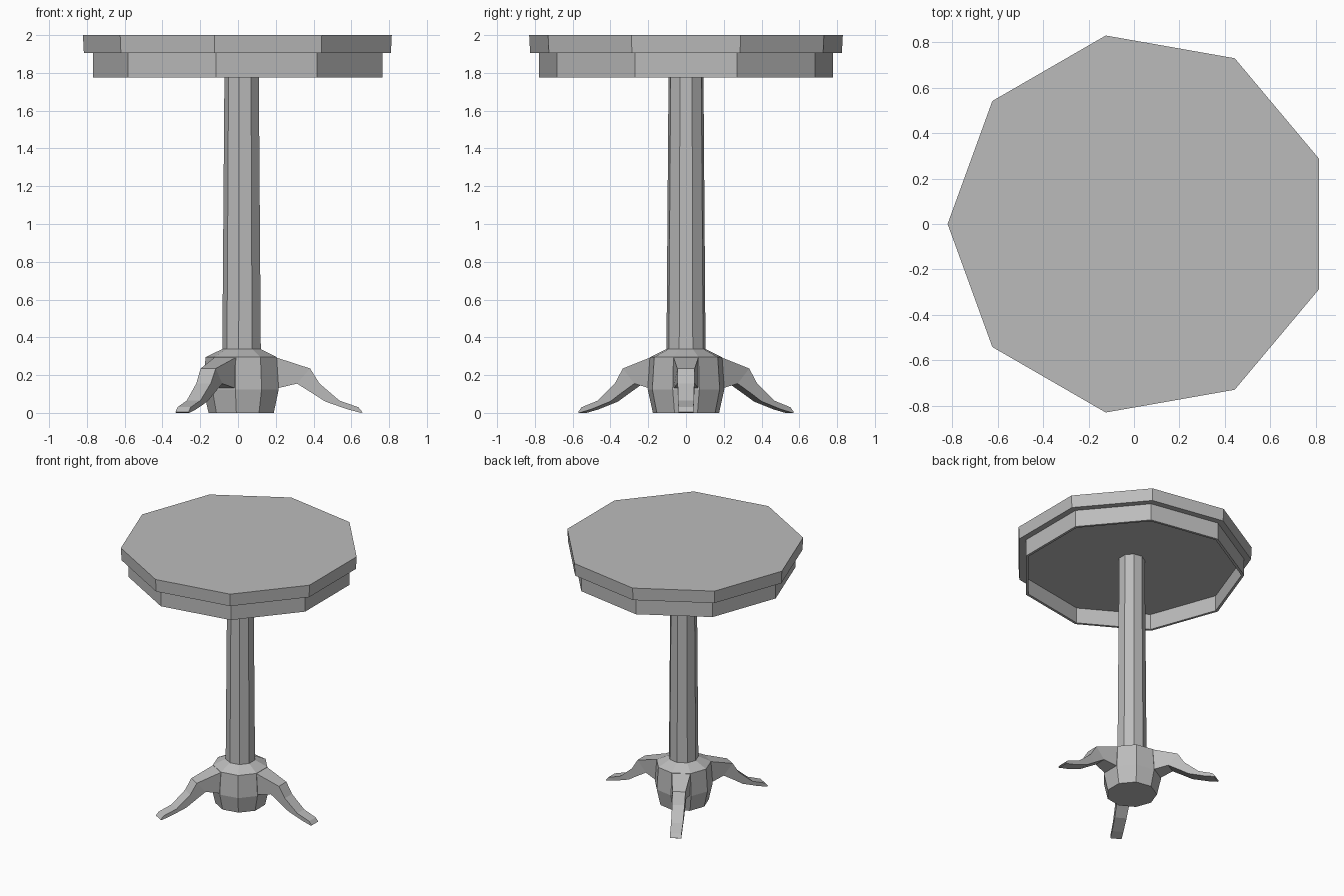
import bpy, bmesh
from math import sin, cos, pi, radians

cube = bpy.data.objects.get("Cube")
if cube:
    bpy.data.objects.remove(cube, do_unlink=True)

SIDES = 9
CENTRE_X = 0.022

grey = bpy.data.materials.new("plain_grey")
grey.use_nodes = True
GREY = (0.5, 0.5, 0.5, 1)
grey.diffuse_color = GREY
grey.node_tree.nodes["Principled BSDF"].inputs["Base Color"].default_value = GREY


def finish(name, bm):
    """Turn a bmesh into a flat-shaded grey object on the table axis."""
    bmesh.ops.recalc_face_normals(bm, faces=bm.faces)
    mesh = bpy.data.meshes.new(name)
    bm.to_mesh(mesh)
    bm.free()
    mesh.materials.append(grey)
    obj = bpy.data.objects.new(name, mesh)
    obj.location.x = CENTRE_X
    bpy.context.collection.objects.link(obj)
    return obj


def loft(bm, rings):
    """Bridge successive vertex rings and cap both ends."""
    rings = [[bm.verts.new(p) for p in ring] for ring in rings]
    for a, b in zip(rings, rings[1:]):
        for i in range(len(a)):
            j = (i + 1) % len(a)
            bm.faces.new((a[i], a[j], b[j], b[i]))
    bm.faces.new(rings[0])
    bm.faces.new(rings[-1])


def turned(name, profile):
    """Nine-sided turned part from (radius, height) pairs."""
    angles = [pi + 2 * pi * i / SIDES for i in range(SIDES)]
    bm = bmesh.new()
    loft(bm, [[(r * cos(a), r * sin(a), z) for a in angles] for r, z in profile])
    return finish(name, bm)


# Top slab, and the thin-walled apron with a recessed underside
turned("table_top", [(0.838, 1.905), (0.843, 2.0)])
turned("apron", [(0.79, 1.905), (0.79, 1.775), (0.77, 1.775), (0.77, 1.895)])

# Column and the rounded hub beneath it
turned("column", [(0.105, 0.335), (0.093, 1.897)])
turned("hub", [(0.178, 0), (0.206, 0.125), (0.194, 0.295), (0.105, 0.338)])

# Curved leg sections: top reach, top height, bottom reach, bottom height, half width
SECTIONS = [
    (0.175, 0.295, 0.185, 0.13, 0.066),
    (0.36, 0.235, 0.29, 0.155, 0.046),
    (0.41, 0.155, 0.37, 0.105, 0.044),
    (0.515, 0.065, 0.44, 0.06, 0.042),
    (0.615, 0.03, 0.56, 0.018, 0.040),
    (0.637, 0.004, 0.63, 0.0, 0.040),
]

for name, turn in (("left_leg", 0), ("back_right_leg", 120), ("front_right_leg", 240)):
    bm = bmesh.new()
    loft(bm, [[(rt, -w, zt), (rt, w, zt), (rb, w, zb), (rb, -w, zb)]
              for rt, zt, rb, zb, w in SECTIONS])
    leg = finish(name, bm)
    leg.rotation_euler.z = radians(turn)
